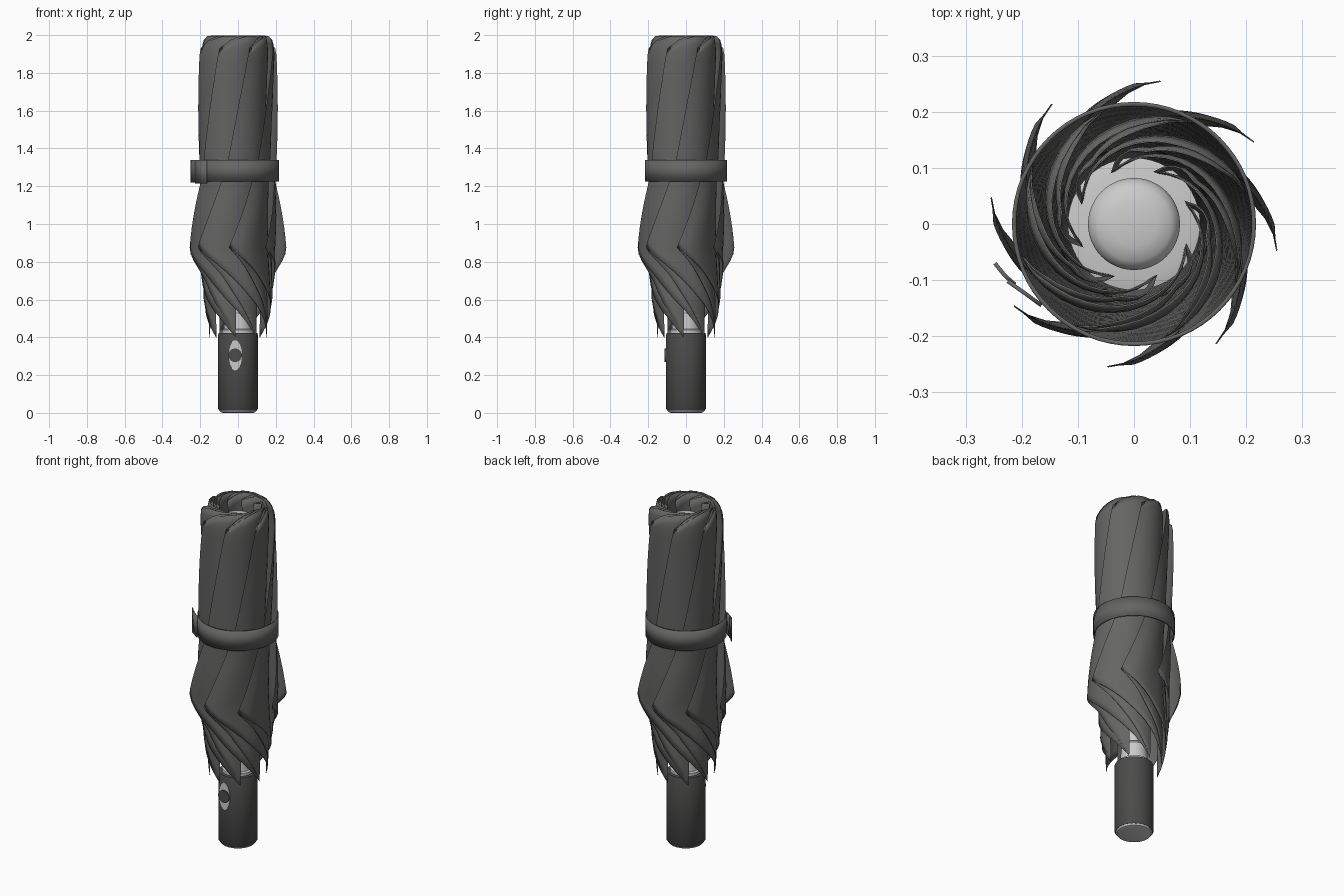
import bpy, math
from math import sin, cos, pi, radians

if "Cube" in bpy.data.objects:
    bpy.data.objects.remove(bpy.data.objects["Cube"])


def mat(name, v):
    m = bpy.data.materials.new(name)
    m.diffuse_color = (v, v, v * 0.98, 1)
    m.use_nodes = True
    m.node_tree.nodes["Principled BSDF"].inputs["Base Color"].default_value = m.diffuse_color
    return m


FABRIC = mat("dark_fabric", 0.13)
PLASTIC = mat("dark_plastic", 0.07)


def make(name, verts, faces, material=None, angle=35):
    me = bpy.data.meshes.new(name)
    me.from_pydata(verts, [], faces)
    me.validate()
    ob = bpy.data.objects.new(name, me)
    bpy.context.collection.objects.link(ob)
    if material:
        me.materials.append(material)
    bpy.ops.object.select_all(action='DESELECT')
    ob.select_set(True)
    bpy.context.view_layer.objects.active = ob
    bpy.ops.object.shade_smooth_by_angle(angle=radians(angle))
    return ob


def lathe(name, prof, material=None, n=48):
    """Turn a (radius, z) profile around z, closing both ends."""
    v = [(r * cos(2 * pi * j / n), r * sin(2 * pi * j / n), z) for r, z in prof for j in range(n)]
    f = [(i * n + j, i * n + (j + 1) % n, (i + 1) * n + (j + 1) % n, (i + 1) * n + j)
         for i in range(len(prof) - 1) for j in range(n)]
    f += [tuple(range(n))[::-1], tuple(range((len(prof) - 1) * n, len(prof) * n))]
    return make(name, v, f, material)


def lerp(table, x):
    """Piecewise linear lookup in ascending (x, y) pairs."""
    if x <= table[0][0]:
        return table[0][1]
    for (a, b), (c, d) in zip(table, table[1:]):
        if x <= c:
            return b + (d - b) * (x - a) / (c - a)
    return table[-1][1]


def thicken(ob, t):
    m = ob.modifiers.new("thickness", 'SOLIDIFY')
    m.thickness, m.offset = t, 0


# Canopy: eight panels, each folded into a flap that wraps clockwise outward
R_OUT = [(0.4, .215), (0.87, .213), (1.2, .21), (1.9, .21), (1.95, .203), (2.0, .185)]
R_IN = [(0.4, .15), (0.6, .155), (0.87, .13), (1.2, .10), (2.0, .10)]
Z_TOP = [(0, 1.965), (.3, 1.998), (.7, 1.995), (.85, 1.975), (1, 1.93)]
TWIST = [(0.87, 0), (1.34, 42), (1.93, 73), (2.0, 75)]
WRAP, RIBS, N, ROWS = 96, 8, 14, 30
STEP = 360 / RIBS


def fabric_point(rib, s, outer_layer, v):
    top, hem = lerp(Z_TOP, s), 0.40 + 0.475 * s
    z = top + (hem - top) * v
    r = lerp(R_IN, z) + (lerp(R_OUT, z) - lerp(R_IN, z)) * s
    # flap tip lifts away near the hem, and cloth loops around each rib
    k = min(1, max(0, (s - .6) / .4))
    r += .046 * k * k * (3 - 2 * k) * min(1, max(0, (1.22 - z) / .34))
    if not outer_layer and s < .35 and z > 1.2:
        r += .012 * sin(pi * s / .35)
    start = -95 + STEP * rib
    a = start + STEP - (WRAP + STEP) * s if outer_layer else start - WRAP * s
    a = radians(a + lerp(TWIST, z))
    return (r * cos(a), r * sin(a), z)


columns = []
for i in range(RIBS):
    columns += [(i, k / N, False) for k in range(N + 1)]
    columns += [(i, k / N, True) for k in range(N - 1, 0, -1)]
verts = [fabric_point(*c, q / ROWS) for c in columns for q in range(ROWS + 1)]
C, H = len(columns), ROWS + 1
faces = [(c * H + q, c * H + q + 1, (c + 1) % C * H + q + 1, (c + 1) % C * H + q)
         for c in range(C) for q in range(ROWS)]
thicken(make("folded_canopy", verts, faces, FABRIC, 40), 0.003)


# Closing strap and its overlapping tab
def ribbon(name, pts, z0, z1, closed=False):
    n = len(pts)
    v = [(x, y, z) for x, y in pts for z in (z0, z1)]
    f = [(2 * i, 2 * ((i + 1) % n), 2 * ((i + 1) % n) + 1, 2 * i + 1)
         for i in range(n if closed else n - 1)]
    thicken(make(name, v, f, FABRIC), 0.007)


ribbon("strap", [(.214 * cos(2 * pi * i / 64), .214 * sin(2 * pi * i / 64)) for i in range(64)],
       1.225, 1.34, True)
ribbon("strap_tab", [(-.165, -.145), (-.195, -.123), (-.225, -.102)], 1.215, 1.34)
ribbon("strap_tab_end", [(-.212, -.108), (-.23, -.092), (-.248, -.07)], 1.22, 1.34)

# Handle with end cap
lathe("handle", [(.098, .012), (.105, .022), (.105, .415), (.102, .422), (.08, .424)], PLASTIC)
lathe("handle_end_cap", [(.080, 0), (.092, .004), (.098, .013), (.098, .02)])

# Pale collar, shaft, rib hub and top cap
lathe("collar", [(.085, .42), (.085, .44), (.075, .445), (.068, .53), (.05, .55)])
lathe("shaft", [(.035, .5), (.035, 1.86)])
lathe("rib_hub", [(.10, 1.83), (.118, 1.84), (.118, 1.86), (.10, 1.865)])
lathe("top_cap", [(.082, 1.86), (.082, 1.895), (.078, 1.91), (.066, 1.922), (.04, 1.929), (.01, 1.931)])


# Push button on an oval plate
def disc(name, rx, rz, y0, y1, material=None, n=32):
    v = [(-.015 + rx * cos(2 * pi * j / n), y, .305 + rz * sin(2 * pi * j / n))
         for y in (y0, y1) for j in range(n)]
    f = [(j, (j + 1) % n, n + (j + 1) % n, n + j) for j in range(n)]
    f += [tuple(range(n))[::-1], tuple(range(n, 2 * n))]
    make(name, v, f, material)


disc("button_plate", .036, .08, -.08, -.107)
disc("button", .036, .036, -.08, -.113, PLASTIC)
